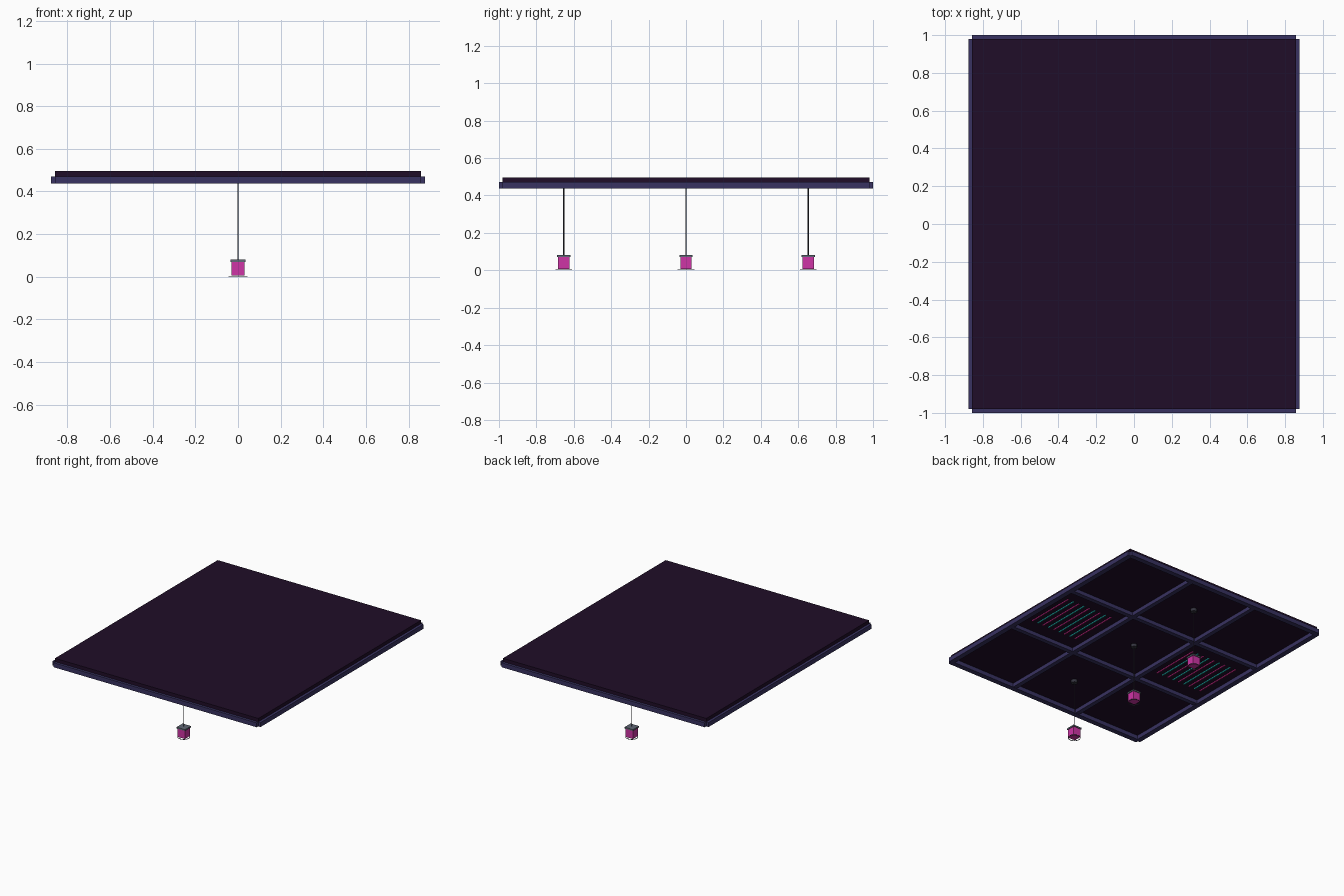
import bpy

if "Cube" in bpy.data.objects:
    bpy.data.objects.remove(bpy.data.objects["Cube"])


def material(name, r, g, b):
    m = bpy.data.materials.new(name)
    m.use_nodes = True
    m.diffuse_color = (r, g, b, 1)
    m.node_tree.nodes["Principled BSDF"].inputs["Base Color"].default_value = (r, g, b, 1)
    return m


plum = material("dark plum", 0.014, 0.004, 0.021)
indigo = material("indigo beam", 0.04, 0.032, 0.12)
metal = material("dark metal", 0.035, 0.035, 0.05)
steel = material("grey steel", 0.12, 0.14, 0.18)
pink = material("glowing pink", 0.62, 0.035, 0.38)
magenta = material("magenta strip", 0.5, 0.02, 0.22)
teal = material("teal strip", 0.015, 0.4, 0.4)


def finish(name, mat):
    ob = bpy.context.object
    ob.name = name
    ob.data.materials.append(mat)
    return ob


def box(name, mat, x, y, z0, z1, sx, sy):
    bpy.ops.mesh.primitive_cube_add(size=1, location=(x, y, (z0 + z1) / 2))
    bpy.context.object.scale = (sx, sy, z1 - z0)
    bpy.ops.object.transform_apply(location=False, rotation=False)
    return finish(name, mat)


def rod(name, mat, x, y, z0, z1, radius, sides=12):
    bpy.ops.mesh.primitive_cylinder_add(vertices=sides, radius=radius, depth=z1 - z0,
                                        location=(x, y, (z0 + z1) / 2))
    bpy.ops.object.shade_smooth_by_angle()
    return finish(name, mat)


WIDTH, LENGTH = 1.715, 1.96
TOP, UNDER = 0.497, 0.468
RAIL_LOW, RAIL_HIGH, RAIL = 0.437, 0.471, 0.039

# Ceiling slab
box("ceiling_slab", plum, 0, 0, UNDER, TOP, WIDTH, LENGTH)

# Edge rails and inner beams dividing the underside into nine bays
for side in (-1, 1):
    box("side_rail", indigo, side * WIDTH / 2, 0, RAIL_LOW, RAIL_HIGH, RAIL, LENGTH)
    box("end_rail", indigo, 0, side * LENGTH / 2, RAIL_LOW, RAIL_HIGH, WIDTH, RAIL)
    box("long_beam", indigo, side * WIDTH / 6, 0, RAIL_LOW + 0.002, UNDER, 0.034, LENGTH)
    box("cross_beam", indigo, 0, side * LENGTH / 6, RAIL_LOW + 0.002, UNDER, WIDTH, 0.034)

# Coloured light strips in the two middle side bays
for side in (-1, 1):
    for i in range(-4, 5):
        box("light_strip", teal if i % 2 else magenta,
            side * WIDTH / 3 + i * 0.049, 0, 0.459, UNDER, 0.009, 0.39)

# Hanging lanterns
for i in (-1, 0, 1):
    y = i * LENGTH / 3
    rod("lantern_mount", metal, 0, y, 0.445, UNDER, 0.022)
    rod("lantern_cord", metal, 0, y, 0.08, 0.45, 0.003, 8)
    box("lantern_cap", steel, 0, y, 0.07, 0.081, 0.072, 0.072)
    box("lantern_body", pink, 0, y, 0.006, 0.07, 0.061, 0.061)
    bpy.ops.mesh.primitive_torus_add(location=(0, y, 0.0025), major_radius=0.042,
                                     minor_radius=0.0025, major_segments=24, minor_segments=6)
    bpy.ops.object.shade_smooth_by_angle()
    finish("lantern_ring", steel)
